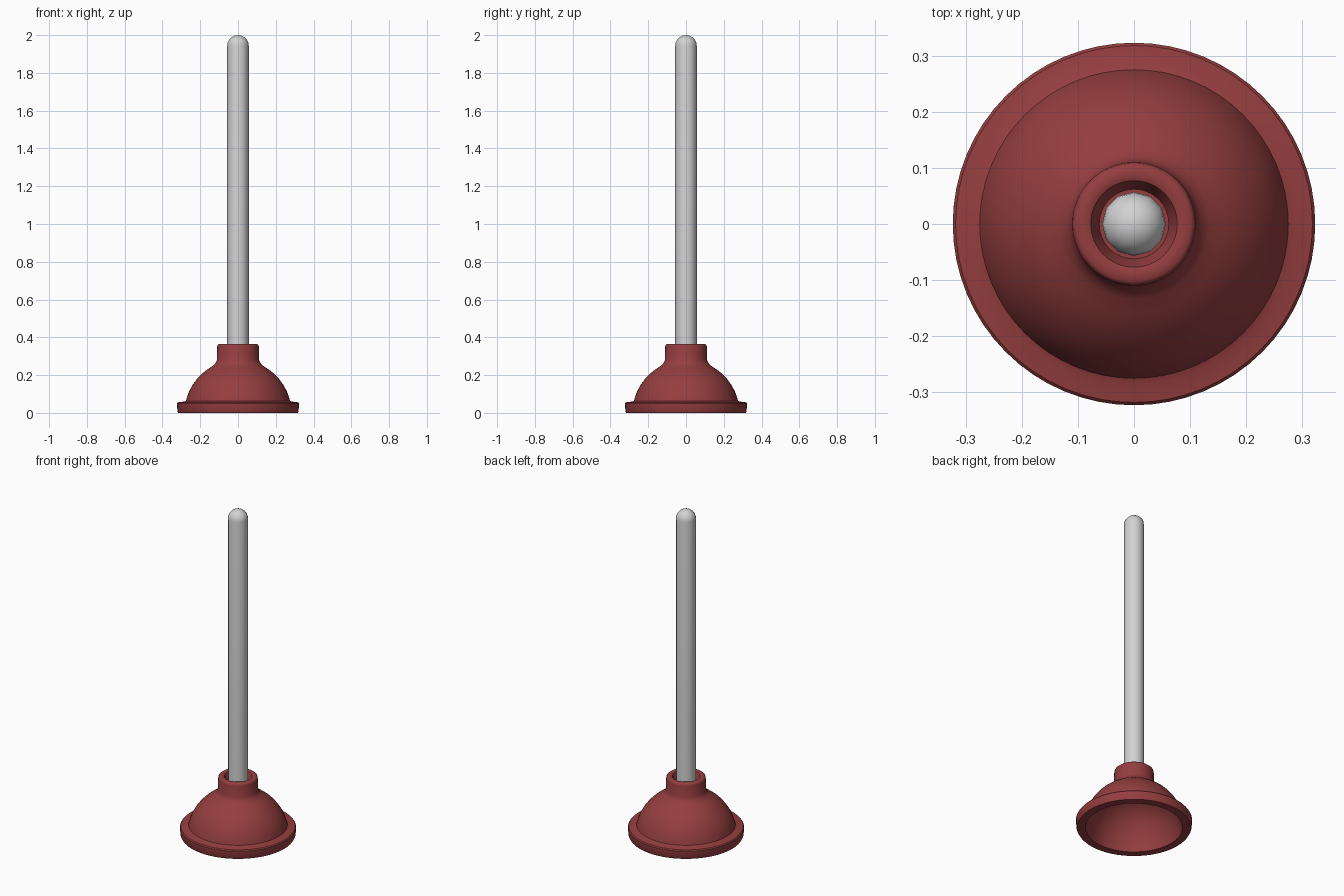
import bpy, math

cube = bpy.data.objects.get("Cube")
if cube:
    bpy.data.objects.remove(cube, do_unlink=True)


def make_material(name, color):
    m = bpy.data.materials.new(name)
    m.use_nodes = True
    m.diffuse_color = color
    m.node_tree.nodes["Principled BSDF"].inputs["Base Color"].default_value = color
    return m


def lathe(name, profile, sides, material, angle, closed=False):
    """Revolve an (r, z) profile about z; points at r = 0 become poles."""
    verts, rings, faces = [], [], []
    for r, z in profile:
        n = sides if r > 0 else 1
        start = len(verts)
        for i in range(n):
            a = math.tau * i / sides
            verts.append((r * math.cos(a), r * math.sin(a), z))
        rings.append([start + i % n for i in range(sides)])
    pairs = list(zip(rings, rings[1:]))
    if closed:
        pairs.append((rings[-1], rings[0]))
    for lo, hi in pairs:
        for i in range(sides):
            j = (i + 1) % sides
            quad = [lo[i], lo[j], hi[j], hi[i]]
            faces.append(list(dict.fromkeys(quad)))
    mesh = bpy.data.meshes.new(name)
    mesh.from_pydata(verts, [], faces)
    mesh.materials.append(material)
    obj = bpy.data.objects.new(name, mesh)
    bpy.context.collection.objects.link(obj)
    bpy.ops.object.select_all(action='DESELECT')
    obj.select_set(True)
    bpy.context.view_layer.objects.active = obj
    bpy.ops.object.shade_smooth_by_angle(angle=math.radians(angle))
    return obj


red = make_material("red rubber", (0.30, 0.048, 0.05, 1))
grey = make_material("pale grey handle", (0.65, 0.65, 0.65, 1))

# Rubber cup: hollow underside, flat rim, dome, fillet and collar with a socket
underside = [(0, 0.25), (0.06, 0.245), (0.12, 0.222), (0.17, 0.19),
             (0.21, 0.145), (0.24, 0.09), (0.26, 0.035), (0.27, 0)]
rim = [(0.316, 0), (0.321, 0.01), (0.323, 0.05), (0.318, 0.056), (0.285, 0.06)]
dome = [(0.275, 0.064), (0.268, 0.09), (0.256, 0.12), (0.239, 0.15),
        (0.217, 0.18), (0.19, 0.208), (0.16, 0.232), (0.134, 0.249),
        (0.119, 0.263), (0.111, 0.282)]
collar = [(0.11, 0.35), (0.108, 0.36), (0.102, 0.365), (0.083, 0.365),
          (0.077, 0.362), (0.07, 0.345), (0.062, 0.32), (0, 0.32)]
lathe("rubber_cup", underside + rim + dome + collar, 64, red, 40)

# Handle: twelve-sided rod with a rounded end
R, TOP = 0.057, 2.0
cap = [(R * math.cos(t), TOP - R + R * math.sin(t))
       for t in (math.radians(15 * k) for k in range(6))]
lathe("handle", [(0, 0.3), (R, 0.3)] + cap + [(0, TOP)], 12, grey, 40)
